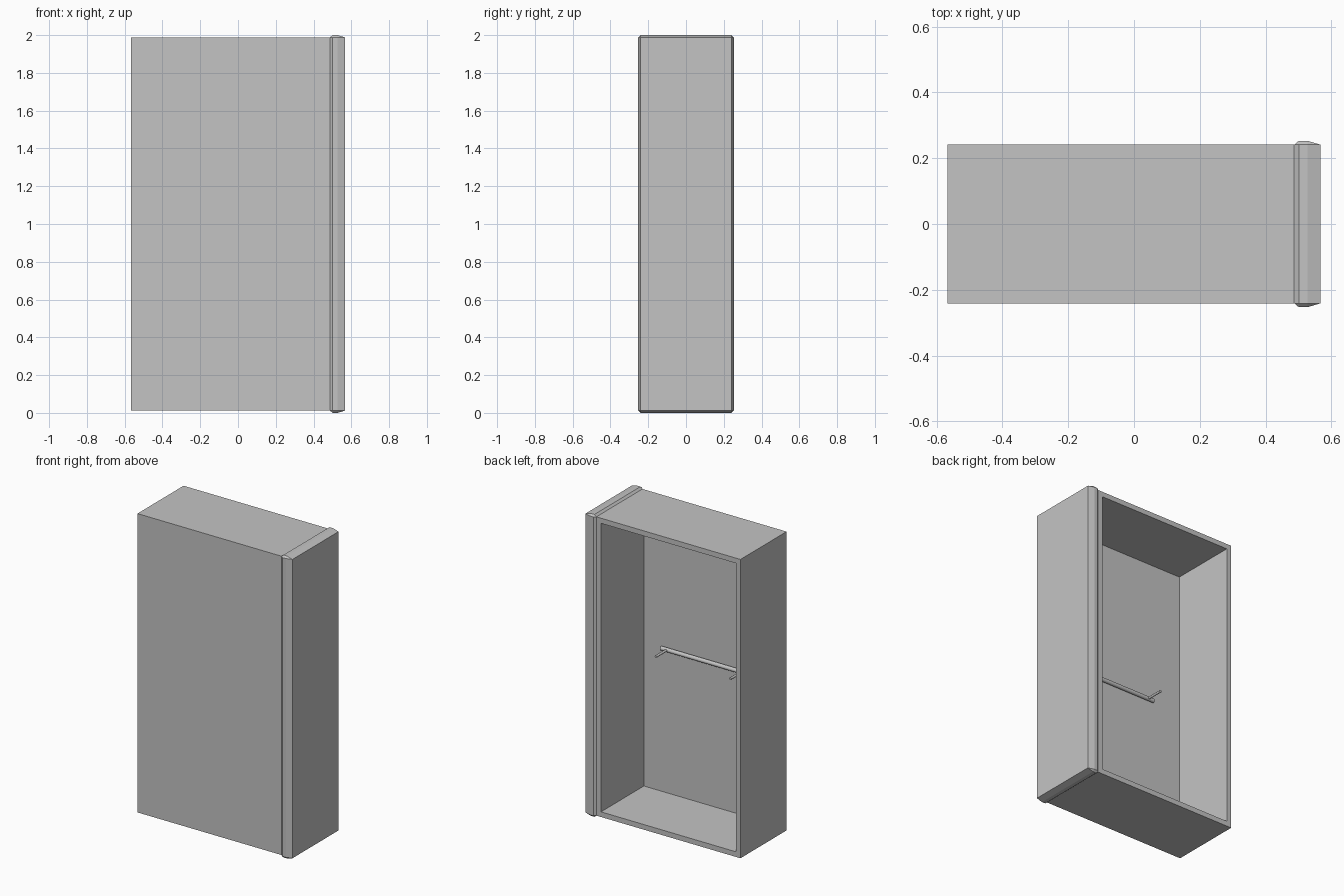
import bpy
import bmesh
import math
from mathutils import Vector

cube = bpy.data.objects.get("Cube")
if cube:
    bpy.data.objects.remove(cube, do_unlink=True)

grey = bpy.data.materials.new("plain_grey")
grey.use_nodes = True
GREY = (0.55, 0.55, 0.55, 1)
grey.diffuse_color = GREY
grey.node_tree.nodes["Principled BSDF"].inputs["Base Color"].default_value = GREY


def make_object(name, bm):
    bmesh.ops.recalc_face_normals(bm, faces=bm.faces)
    mesh = bpy.data.meshes.new(name)
    bm.to_mesh(mesh)
    bm.free()
    mesh.materials.append(grey)
    obj = bpy.data.objects.new(name, mesh)
    bpy.context.collection.objects.link(obj)
    return obj


def rod(name, start, end, radius, sides=16):
    start, end = Vector(start), Vector(end)
    axis = end - start
    bpy.ops.mesh.primitive_cylinder_add(
        vertices=sides, radius=radius, depth=axis.length, location=(start + end) / 2,
        rotation=axis.to_track_quat("Z", "Y").to_euler())
    obj = bpy.context.object
    obj.name = name
    obj.data.materials.append(grey)
    bpy.ops.object.shade_smooth_by_angle(angle=math.radians(35))


LEFT, SEAM, RIGHT = -0.567, 0.487, 0.567
HALF_Y, HALF_Z, MID_Z = 0.241, 0.988, 1.0
WALL, LIP = 0.034, 0.012

# Hollow carcass, open at the back
bm = bmesh.new()
bmesh.ops.create_cube(bm, size=1)
for v in bm.verts:
    v.co.x = LEFT if v.co.x < 0 else SEAM
    v.co.y *= 2 * HALF_Y
    v.co.z = MID_Z + v.co.z * 2 * HALF_Z
back = max(bm.faces, key=lambda f: f.calc_center_median().y)
bmesh.ops.inset_region(bm, faces=[back], thickness=WALL, use_even_offset=True)
opening = bmesh.ops.extrude_discrete_faces(bm, faces=[back])["faces"][0]
bmesh.ops.translate(bm, verts=opening.verts, vec=(0, WALL - 2 * HALF_Y, 0))
make_object("carcass", bm)

# Side panel with a raised, bevelled rim
bm = bmesh.new()
for sy in (-1, 1):
    for sz in (-1, 1):
        for x in (SEAM, RIGHT):
            bm.verts.new((x, sy * HALF_Y, MID_Z + sz * HALF_Z))
        for x in (0.501, 0.527):
            bm.verts.new((x, sy * (HALF_Y + LIP), MID_Z + sz * HALF_Z))
            bm.verts.new((x, sy * HALF_Y, MID_Z + sz * (HALF_Z + LIP)))
bmesh.ops.convex_hull(bm, input=bm.verts)
bmesh.ops.dissolve_limit(bm, angle_limit=0.01, verts=bm.verts, edges=bm.edges)
make_object("side_panel", bm)

# Handle bar against the inner front wall, with two posts
BAR_Y = -0.192
rod("handle_bar", (-0.315, BAR_Y, MID_Z), (0.315, BAR_Y, MID_Z), 0.0135)
for side, sx in (("right", -1), ("left", 1)):
    rod(f"handle_post_{side}", (sx * 0.273, BAR_Y, MID_Z),
        (sx * 0.273, -0.074, MID_Z), 0.008, 12)
